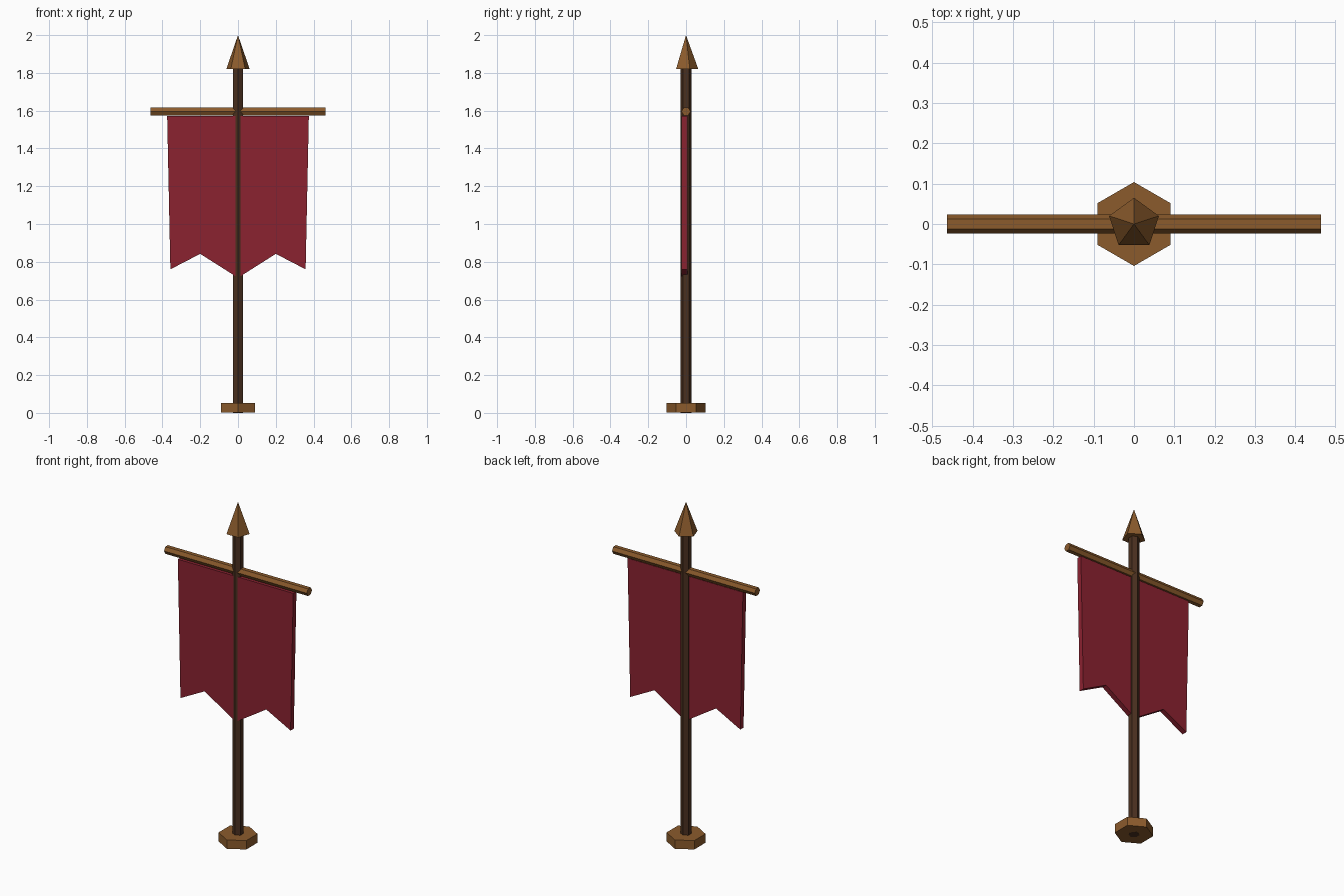
import bpy
import bmesh
import math

cube = bpy.data.objects.get("Cube")
if cube:
    bpy.data.objects.remove(cube, do_unlink=True)


def make_material(name, srgb):
    """Flat material from an sRGB colour given in 0-255."""
    rgb = [((c / 255 + 0.055) / 1.055) ** 2.4 for c in srgb]
    mat = bpy.data.materials.new(name)
    mat.use_nodes = True
    mat.diffuse_color = (*rgb, 1)
    bsdf = next(n for n in mat.node_tree.nodes if n.type == "BSDF_PRINCIPLED")
    bsdf.inputs["Base Color"].default_value = (*rgb, 1)
    bsdf.inputs["Roughness"].default_value = 0.9
    return mat


light_wood = make_material("light wood", (139, 91, 44))
dark_wood = make_material("dark wood", (74, 48, 31))
red_cloth = make_material("red cloth", (139, 34, 48))


def add_object(name, bm, mat):
    mesh = bpy.data.meshes.new(name)
    bmesh.ops.recalc_face_normals(bm, faces=bm.faces)
    bm.to_mesh(mesh)
    bm.free()
    mesh.materials.append(mat)
    obj = bpy.data.objects.new(name, mesh)
    bpy.context.collection.objects.link(obj)
    return obj


def add_prism(name, mat, sides, r_bottom, r_top, z0, z1):
    """Upright low-poly prism or cone with its first corner towards +y."""
    bm = bmesh.new()

    def ring(radius, z):
        angles = [2 * math.pi * i / sides for i in range(sides)]
        return [bm.verts.new((radius * math.sin(a), radius * math.cos(a), z)) for a in angles]

    low = ring(r_bottom, z0)
    high = ring(r_top, z1) if r_top else [bm.verts.new((0, 0, z1))] * sides
    bm.faces.new(low)
    if r_top:
        bm.faces.new(high)
    for i in range(sides):
        j = (i + 1) % sides
        corners = [low[i], low[j], high[j], high[i]]
        bm.faces.new(corners if r_top else corners[:3])
    return add_object(name, bm, mat)


# Pole with its foot and spear tip
add_prism("pole", dark_wood, 6, 0.03, 0.03, 0, 1.83)
add_prism("base", light_wood, 6, 0.104, 0.104, 0.001, 0.053)
add_prism("spear_tip", light_wood, 5, 0.065, 0, 1.82, 2.0)

# Crossbar laid along x
crossbar = add_prism("crossbar", light_wood, 6, 0.024, 0.024, -0.464, 0.464)
crossbar.rotation_euler.y = math.pi / 2
crossbar.location.z = 1.596

# Hanging banner: half outline mirrored, then given thickness
half = [(0.375, 1.571), (0.358, 0.76), (0.2, 0.842)]
outline = half + [(0, 0.715)] + [(-x, z) for x, z in reversed(half)]
bm = bmesh.new()
front = bm.faces.new([bm.verts.new((x, -0.023, z)) for x, z in outline])
back = bmesh.ops.extrude_face_region(bm, geom=[front], use_keep_orig=True)
bmesh.ops.translate(bm, vec=(0, 0.03, 0),
                    verts=[g for g in back["geom"] if isinstance(g, bmesh.types.BMVert)])
add_object("banner", bm, red_cloth)
